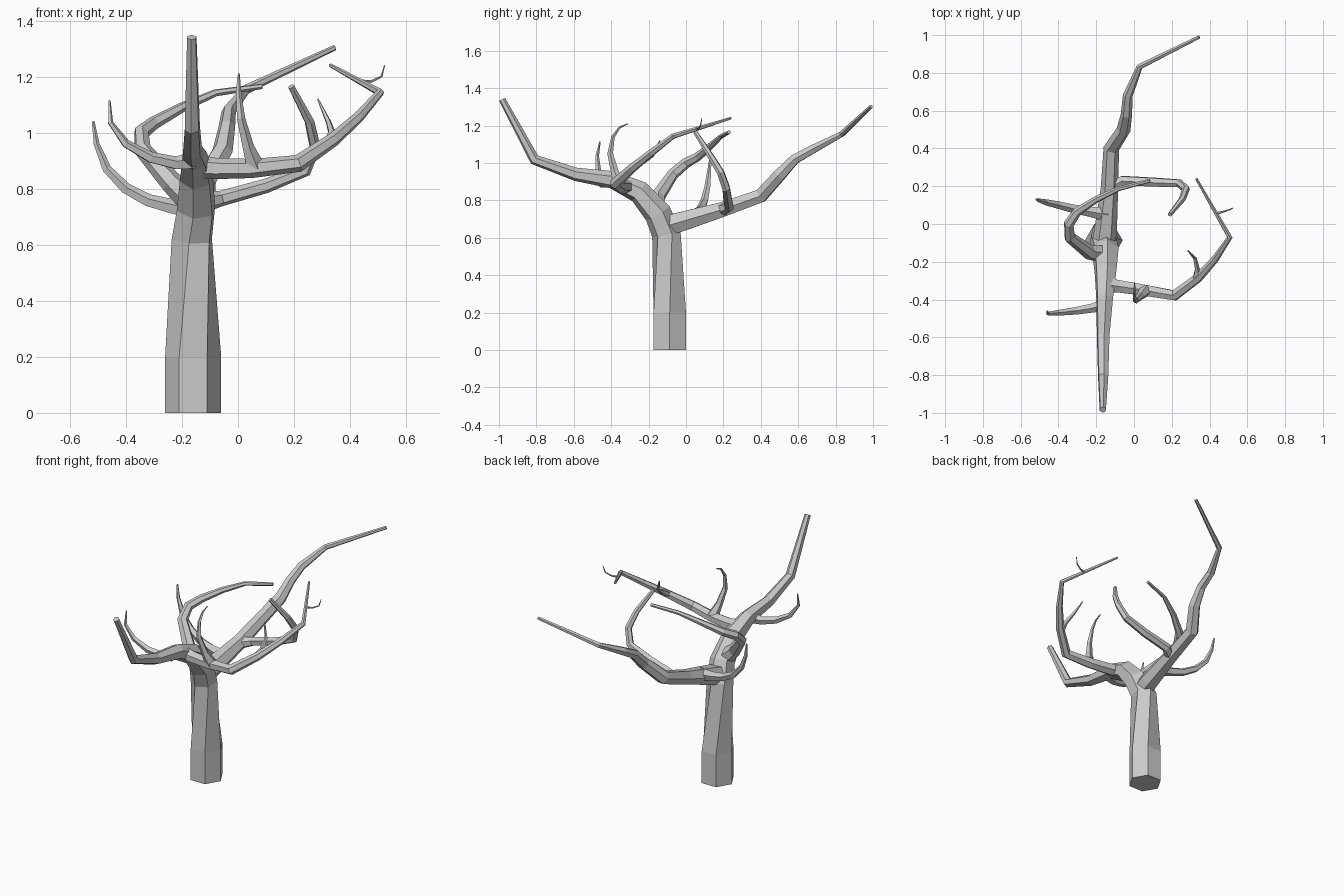
import bpy, bmesh, math
from mathutils import Vector


def limb(name, pts, sides=6, twist=None):
    """Faceted tapering tube through (x, y, z, radius) points, closed at both ends."""
    P = [Vector(p[:3]) for p in pts]
    n = len(P)
    bm = bmesh.new()
    rings, prev_t, ref = [], None, None
    for i in range(n):
        a = (P[i] - P[i - 1]).normalized() if i else (P[1] - P[0]).normalized()
        b = (P[i + 1] - P[i]).normalized() if i < n - 1 else a
        t = (a + b).normalized()
        if ref is None:
            ref = Vector((1, 0, 0)) if abs(t.x) < 0.8 else Vector((0, 0, 1))
        else:
            ref = prev_t.rotation_difference(t) @ ref
        ref = (ref - t * ref.dot(t)).normalized()
        side = t.cross(ref)
        prev_t = t
        off = twist[i] if twist else 0.0
        ring = []
        for k in range(sides):
            ang = 2 * math.pi * k / sides + off
            ring.append(bm.verts.new(P[i] + pts[i][3] * (ref * math.cos(ang) + side * math.sin(ang))))
        rings.append(ring)
    for r0, r1 in zip(rings, rings[1:]):
        for k in range(sides):
            j = (k + 1) % sides
            bm.faces.new((r0[k], r0[j], r1[j], r1[k]))
    bm.faces.new(rings[0][::-1])
    bm.faces.new(rings[-1])
    bmesh.ops.recalc_face_normals(bm, faces=bm.faces)
    me = bpy.data.meshes.new(name)
    bm.to_mesh(me)
    bm.free()
    ob = bpy.data.objects.new(name, me)
    bpy.context.collection.objects.link(ob)
    return ob


# Trunk running on into the front bough
limb("trunk_and_front_bough", [
    (-0.16, -0.087, 0.0, 0.10), (-0.16, -0.087, 0.2, 0.10), (-0.165, -0.105, 0.62, 0.078),
    (-0.15, -0.15, 0.73, 0.074), (-0.15, -0.25, 0.845, 0.062), (-0.155, -0.39, 0.91, 0.048),
    (-0.163, -0.59, 0.94, 0.036), (-0.163, -0.81, 1.018, 0.029), (-0.165, -0.983, 1.34, 0.018)],
    twist=[0, 0] + [0.4] * 7)

# Back bough
limb("back_bough", [
    (-0.16, -0.10, 0.665, 0.062), (-0.15, -0.03, 0.685, 0.06), (-0.13, 0.19, 0.75, 0.046),
    (-0.12, 0.40, 0.825, 0.042), (-0.055, 0.50, 0.935, 0.037), (-0.04, 0.58, 1.02, 0.030),
    (-0.033, 0.68, 1.075, 0.026), (0.03, 0.833, 1.155, 0.017), (0.345, 0.99, 1.303, 0.010)])

# Right branch sweeping from the front bough
limb("right_branch", [
    (-0.16, -0.32, 0.88, 0.045), (-0.08, -0.33, 0.872, 0.038), (0.05, -0.35, 0.872, 0.034),
    (0.215, -0.378, 0.89, 0.031), (0.34, -0.285, 0.975, 0.025), (0.43, -0.185, 1.055, 0.020),
    (0.507, -0.07, 1.143, 0.015), (0.33, 0.24, 1.24, 0.007)])

# Branch curling inwards from the back bough
limb("inner_right_branch", [
    (-0.13, 0.19, 0.75, 0.038), (-0.06, 0.23, 0.765, 0.028), (0.10, 0.222, 0.81, 0.026),
    (0.24, 0.215, 0.865, 0.023), (0.275, 0.185, 0.95, 0.021), (0.255, 0.13, 1.04, 0.018),
    (0.19, 0.05, 1.165, 0.012)])

# Left branch arching over the trunk
limb("left_arching_branch", [
    (-0.16, -0.16, 0.75, 0.05), (-0.235, -0.15, 0.82, 0.040), (-0.34, -0.07, 0.94, 0.031),
    (-0.345, 0.0, 1.0, 0.028), (-0.30, 0.065, 1.035, 0.024), (-0.20, 0.13, 1.09, 0.018),
    (-0.08, 0.187, 1.142, 0.013), (0.085, 0.23, 1.165, 0.010)])

# Small curved side twigs
twigs = {
    "left_lower_twig": [
        (-0.14, 0.05, 0.72, 0.04), (-0.235, 0.065, 0.735, 0.028), (-0.32, 0.08, 0.757, 0.024),
        (-0.40, 0.10, 0.80, 0.021), (-0.468, 0.115, 0.87, 0.017), (-0.505, 0.125, 0.96, 0.011),
        (-0.517, 0.132, 1.04, 0.005)],
    "left_upper_twig": [
        (-0.16, -0.43, 0.90, 0.035), (-0.22, -0.445, 0.89, 0.025), (-0.31, -0.46, 0.91, 0.021),
        (-0.40, -0.47, 0.96, 0.016), (-0.455, -0.475, 1.035, 0.010), (-0.459, -0.46, 1.115, 0.004)],
    "upright_twig": [
        (0.06, -0.352, 0.88, 0.035), (0.035, -0.38, 0.95, 0.022), (0.01, -0.405, 1.05, 0.016),
        (0.002, -0.39, 1.14, 0.010), (0.002, -0.355, 1.19, 0.006), (0.003, -0.31, 1.21, 0.003)],
    "right_inner_twig": [
        (0.33, -0.29, 0.97, 0.022), (0.335, -0.24, 1.0, 0.014), (0.322, -0.18, 1.04, 0.010),
        (0.285, -0.14, 1.12, 0.003)],
    "right_tip_twig": [
        (0.435, 0.055, 1.182, 0.008), (0.475, 0.066, 1.182, 0.005), (0.512, 0.078, 1.20, 0.004),
        (0.523, 0.085, 1.24, 0.002)],
}
for name, pts in twigs.items():
    limb(name, pts, sides=5)
